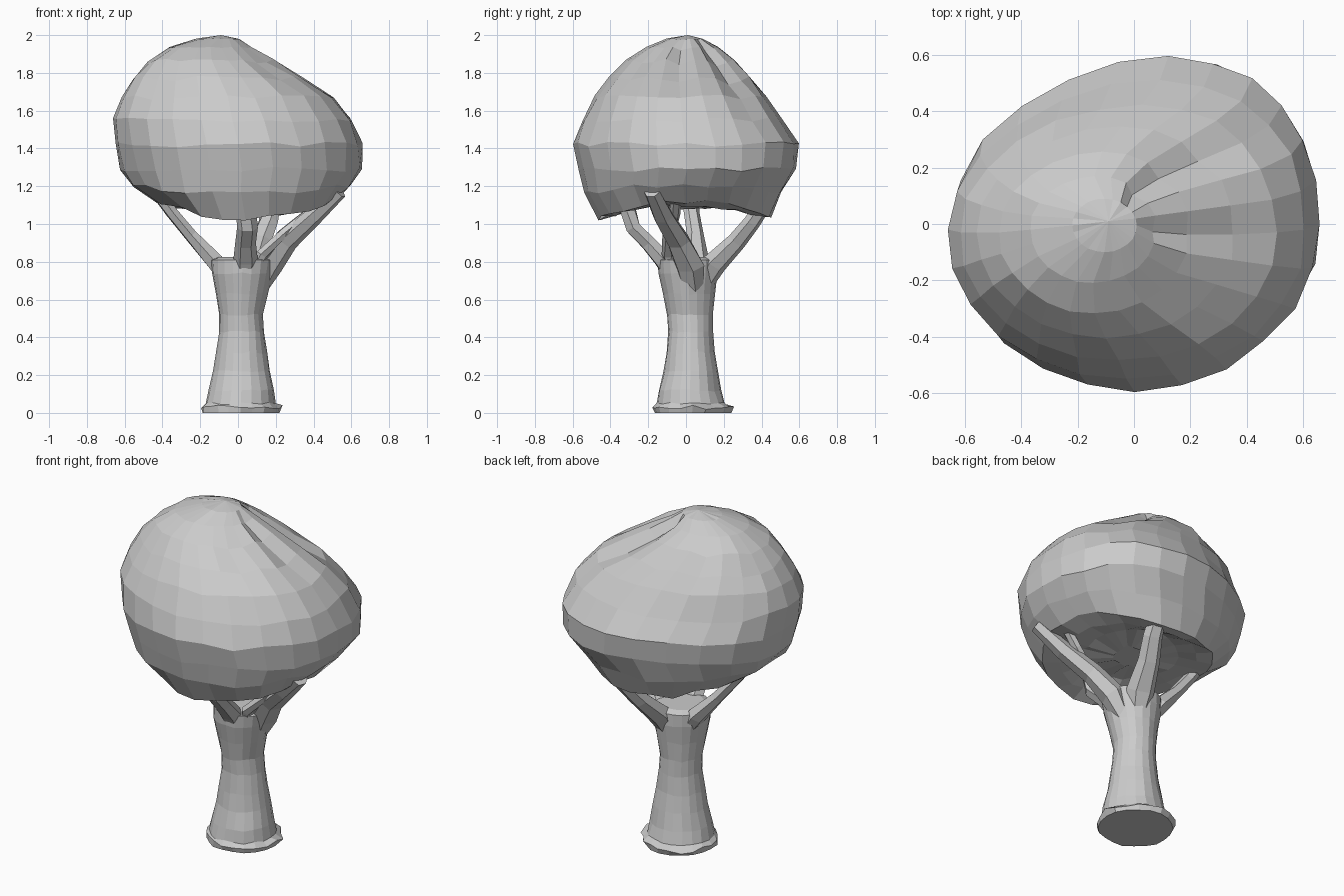
import bpy, bmesh, math, random
from mathutils import Vector

random.seed(4)
grey = bpy.data.materials.new("plain_grey")
grey.diffuse_color = (0.6, 0.6, 0.6, 1)


def finish(name, bm):
    bmesh.ops.recalc_face_normals(bm, faces=bm.faces)
    me = bpy.data.meshes.new(name)
    bm.to_mesh(me)
    bm.free()
    me.materials.append(grey)
    ob = bpy.data.objects.new(name, me)
    bpy.context.collection.objects.link(ob)
    return ob


def loft(name, rings, tip=None):
    """Skin a list of equal point rings; close the end with a cap or a tip point."""
    bm = bmesh.new()
    vs = [[bm.verts.new(p) for p in r] for r in rings]
    n = len(vs[0])
    for a, b in zip(vs, vs[1:]):
        for i in range(n):
            j = (i + 1) % n
            bm.faces.new((a[i], a[j], b[j], b[i]))
    bm.faces.new(vs[0][::-1])
    if tip:
        t = bm.verts.new(tip)
        for i in range(n):
            bm.faces.new((vs[-1][i], vs[-1][(i + 1) % n], t))
    else:
        bm.faces.new(vs[-1])
    return finish(name, bm)


def oval(x0, x1, y0, y1, z, n, jitter=0.0, saddle=0.0, skew=0.0, wave=0.0):
    """Ring between the given extents; saddle lifts the left/right sides."""
    pts = []
    for i in range(n):
        a = 2 * math.pi * i / n
        c, s = math.cos(a), math.sin(a)
        k = 1 + random.uniform(-jitter, jitter)
        x = (x0 + x1) / 2 + (x1 - x0) / 2 * c * k + skew * max(0, s) ** 2
        y = (y0 + y1) / 2 + (y1 - y0) / 2 * s * k
        pts.append((x, y, z + saddle * c * c + random.uniform(-wave, wave)))
    return pts


# Canopy: uneven rings, from the hollow underside out over the rim to the crown
canopy_rings = [  # x0, x1, y0, y1, z, saddle
    (-0.10, 0.12, -0.10, 0.10, 1.09, 0.0),
    (-0.24, 0.28, -0.27, 0.28, 1.10, 0.0),
    (-0.33, 0.40, -0.39, 0.39, 1.05, 0.05),
    (-0.43, 0.51, -0.46, 0.45, 1.03, 0.09),
    (-0.57, 0.60, -0.54, 0.51, 1.16, 0.05),
    (-0.62, 0.66, -0.565, 0.58, 1.29, 0.0),
    (-0.65, 0.655, -0.595, 0.595, 1.42, 0.0),
    (-0.665, 0.61, -0.55, 0.51, 1.55, 0.0),
    (-0.62, 0.51, -0.485, 0.425, 1.67, 0.0),
    (-0.56, 0.36, -0.405, 0.345, 1.77, 0.0),
    (-0.48, 0.20, -0.32, 0.26, 1.86, 0.0),
    (-0.37, 0.08, -0.21, 0.17, 1.935, 0.0),
    (-0.22, 0.01, -0.10, 0.09, 1.98, 0.0),
]
rings = []
for x0, x1, y0, y1, z, sad in canopy_rings:
    skew = 0.12 * max(0, min(1, (z - 1.0) / 0.3, (1.95 - z) / 0.4))
    rings.append(oval(x0, x1, y0, y1, z, 24, 0.012, sad, skew,
                      0.014 if z < 1.93 else 0.003))
# Sunken folds on the sloping back right side
for i, depth in ((0, 0.015), (3, 0.025)):
    for r in rings[9:12]:
        p = r[i]
        r[i] = (p[0] - depth, p[1] - depth * 0.5, p[2] - depth)
loft("canopy", rings, tip=(-0.09, 0.01, 2.0))

# Trunk: narrow waist, flared head and a ragged foot
trunk_rings = [  # x0, x1, y0, y1, z, jitter, wave
    (-0.19, 0.215, -0.17, 0.235, 0.0, 0.03, 0.0),
    (-0.20, 0.225, -0.178, 0.25, 0.03, 0.06, 0.012),
    (-0.17, 0.20, -0.158, 0.205, 0.05, 0.02, 0.006),
    (-0.155, 0.19, -0.145, 0.185, 0.12, 0.02, 0.006),
    (-0.132, 0.17, -0.118, 0.168, 0.22, 0.02, 0.006),
    (-0.115, 0.152, -0.105, 0.15, 0.32, 0.02, 0.006),
    (-0.10, 0.14, -0.093, 0.142, 0.43, 0.02, 0.006),
    (-0.10, 0.13, -0.10, 0.142, 0.52, 0.02, 0.006),
    (-0.118, 0.155, -0.12, 0.152, 0.63, 0.02, 0.006),
    (-0.135, 0.18, -0.145, 0.168, 0.74, 0.02, 0.006),
    (-0.14, 0.19, -0.15, 0.17, 0.81, 0.02, 0.0),
    (-0.10, 0.15, -0.11, 0.13, 0.825, 0.0, 0.0),
]
loft("trunk", [oval(x0, x1, y0, y1, z, 20, j, wave=w)
               for x0, x1, y0, y1, z, j, w in trunk_rings])


def branch(name, path, widths, sides=6):
    """Tapered limb whose rings stand square to its path."""
    pts = [Vector(p) for p in path]
    rings = []
    for i, p in enumerate(pts):
        d = (pts[min(i + 1, len(pts) - 1)] - pts[max(i - 1, 0)]).normalized()
        u = d.cross(Vector((0, 0, 1))).normalized()
        v = d.cross(u)
        rings.append([p + widths[i] * (u * math.cos(2 * math.pi * k / sides) +
                                       v * 0.8 * math.sin(2 * math.pi * k / sides))
                      for k in range(sides)])
    loft(name, rings)


# Branches fanning from the trunk head to the canopy rim
branch("left_branch",
       [(-0.04, 0.05, 0.68), (-0.12, 0.06, 0.80), (-0.25, 0.05, 0.94),
        (-0.35, 0.03, 1.06), (-0.43, 0.02, 1.17)], [0.05, 0.065, 0.045, 0.042, 0.045])
branch("right_branch",
       [(0.09, 0.04, 0.62), (0.165, 0.02, 0.78), (0.26, -0.04, 0.91),
        (0.40, -0.12, 1.04), (0.54, -0.18, 1.17)], [0.05, 0.085, 0.07, 0.06, 0.045])
branch("back_branch",
       [(0.05, 0.08, 0.65), (0.08, 0.15, 0.79), (0.12, 0.27, 0.91),
        (0.16, 0.35, 1.01), (0.18, 0.43, 1.13)], [0.05, 0.08, 0.062, 0.055, 0.05])
branch("front_branch",
       [(0.03, -0.07, 0.70), (0.04, -0.12, 0.81), (0.04, -0.20, 0.90),
        (0.05, -0.28, 0.98), (0.04, -0.32, 1.12)], [0.04, 0.065, 0.055, 0.055, 0.055])
branch("small_right_branch",
       [(0.08, -0.05, 0.72), (0.13, -0.09, 0.84), (0.24, -0.09, 0.95),
        (0.36, -0.06, 1.05), (0.45, -0.05, 1.15)], [0.03, 0.04, 0.035, 0.03, 0.03])
